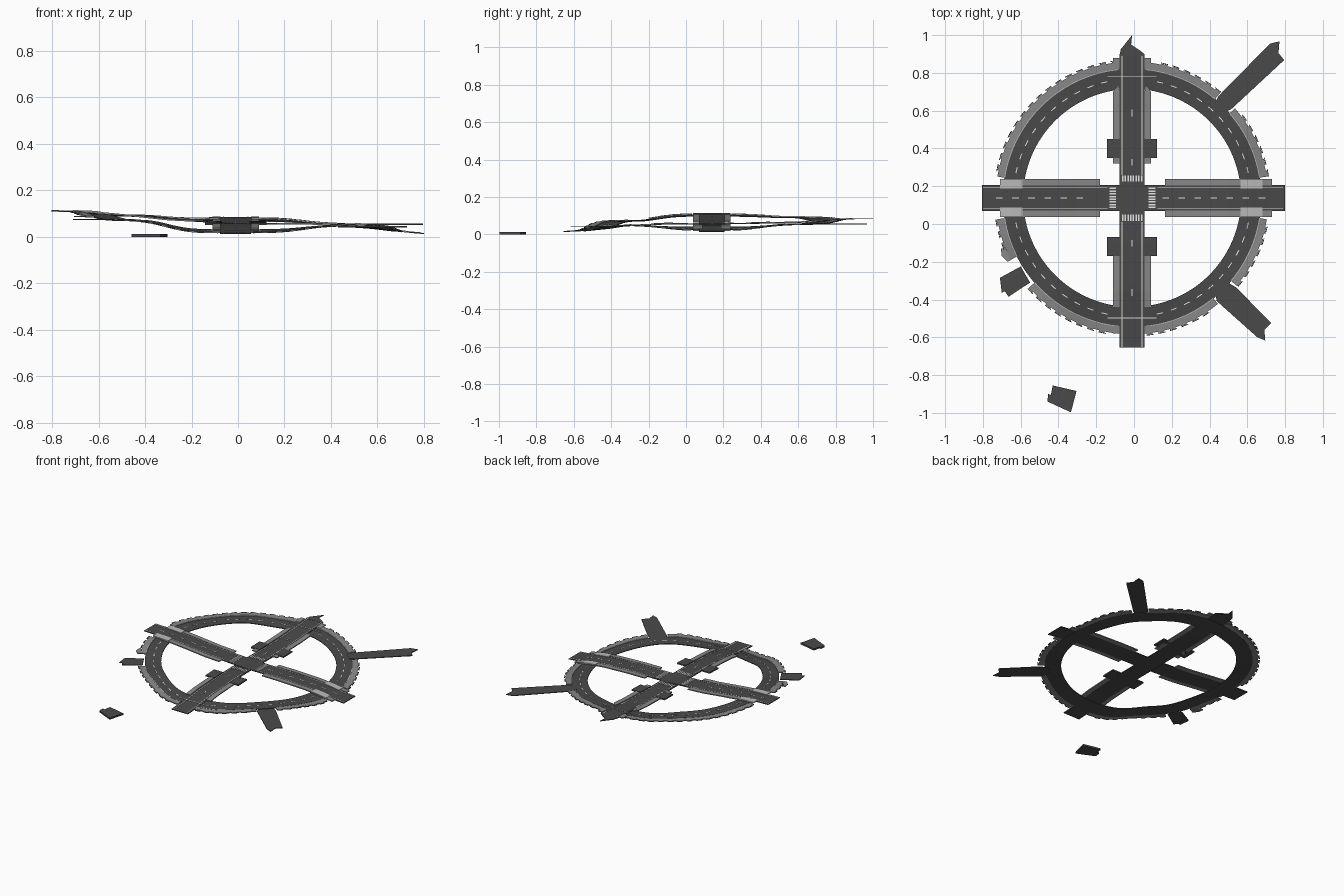
import bpy, bmesh, math

cube = bpy.data.objects.get("Cube")
if cube:
    bpy.data.objects.remove(cube)

CX, CY = -0.01, 0.138          # centre of the interchange


def material(name, v):
    m = bpy.data.materials.new(name)
    m.use_nodes = True
    m.diffuse_color = (v, v, v, 1)
    m.node_tree.nodes["Principled BSDF"].inputs["Base Color"].default_value = (v, v, v, 1)
    return m


ASPHALT = material("asphalt", 0.068)
PAVEMENT = material("pavement grey", 0.25)
CONCRETE = material("light concrete", 0.5)
PAINT = material("white paint", 0.8)


def profile(points, t):
    """Eased interpolation through (position, height) pairs."""
    if t <= points[0][0]:
        return points[0][1]
    for (a, za), (b, zb) in zip(points, points[1:]):
        if t <= b:
            return za + (zb - za) * (t - a) / (b - a)
    return points[-1][1]


EW = [(-0.8, 0.11), (-0.63, 0.105), (-0.45, 0.088), (-0.3, 0.072), (0, 0.056),
      (0.3, 0.054), (0.5, 0.047), (0.62, 0.036), (0.72, 0.02), (0.8, 0.013)]
NS = [(-0.65, 0.014), (-0.5, 0.024), (-0.35, 0.043), (-0.1, 0.055), (0.3, 0.057),
      (0.6, 0.063), (0.78, 0.076), (0.92, 0.084)]
RING = [0.03, 0.055, 0.078, 0.092, 0.105, 0.073, 0.02, 0.05]


# Paths map (distance along, sideways offset) to a point on the road surface
def ew(s, l):
    return s, CY + l, profile(EW, s)


def ns(s, l):
    return CX + l, s, profile(NS, s)


def near(d):
    w = min(1, max(0, (0.38 - abs(d)) / 0.27))
    return w * w * (3 - 2 * w)


def ring(deg, r):
    a = math.radians(deg)
    x, y = CX + r * math.cos(a), CY + r * math.sin(a)
    i, f = divmod(deg / 45, 1)
    f = (1 - math.cos(math.pi * f)) / 2
    z = RING[int(i) % 8] * (1 - f) + RING[int(i + 1) % 8] * f
    z += near(y - CY) * (profile(EW, x) - z)      # meet the crossing roads
    z += near(x - CX) * (profile(NS, y) - z)
    return x, y, z


def finish(name, bm, mat):
    bmesh.ops.recalc_face_normals(bm, faces=bm.faces)
    me = bpy.data.meshes.new(name)
    bm.to_mesh(me)
    bm.free()
    me.materials.append(mat)
    bpy.context.collection.objects.link(bpy.data.objects.new(name, me))


def ribbon(name, mat, path, spans, lift=0.0, thick=0.005):
    """Slabs following a path; each span is (start, end, side, other side)."""
    bm = bmesh.new()
    step = 2.5 if path is ring else 0.03
    for s0, s1, l0, l1 in spans:
        n = max(1, math.ceil((s1 - s0) / step))
        rows = []
        for i in range(n + 1):
            s = s0 + (s1 - s0) * i / n
            row = []
            for l, d in ((l0, 0), (l1, 0), (l1, thick), (l0, thick)):
                x, y, z = path(s, l)
                row.append(bm.verts.new((x, y, z + lift - d)))
            rows.append(row)
        for p, q in zip(rows, rows[1:]):
            for k in range(4):
                bm.faces.new((p[k], p[(k + 1) % 4], q[(k + 1) % 4], q[k]))
        bm.faces.new(rows[0])
        bm.faces.new(rows[-1])
    finish(name, bm, mat)


def plate(name, mat, outline, z, thick=0.005):
    bm = bmesh.new()
    face = bm.faces.new([bm.verts.new((x, y, z)) for x, y in outline])
    ext = bmesh.ops.extrude_face_region(bm, geom=[face])
    for v in ext["geom"]:
        if isinstance(v, bmesh.types.BMVert):
            v.co.z -= thick
    finish(name, bm, mat)


def dashes(start, end, pitch, length, l, w):
    n = int((end - start) / pitch)
    return [(start + i * pitch, start + i * pitch + length, l - w, l + w) for i in range(n)]


# Carriageways
ribbon("ring_road", ASPHALT, ring, [(0, 360, 0.577, 0.685)])
ribbon("north_south_road", ASPHALT, ns, [(-0.655, 0.9, -0.067, 0.066)], 0.003)
ribbon("east_west_road", ASPHALT, ew, [(-0.805, 0.8, -0.068, 0.068)], 0.004)

# Ring pavement, broken at the crossings and side roads
walks = [(9, 41), (50, 84), (96, 171), (189, 207), (221, 264), (276, 309), (320, 351)]
ribbon("ring_pavement", PAVEMENT, ring, [(a, b, 0.684, 0.722) for a, b in walks], 0.004, 0.007)
ribbon("ring_kerb", CONCRETE, ring, [(a, b, 0.681, 0.685) for a, b in walks], 0.005)
ribbon("ring_railing", ASPHALT, ring,
       [d for a, b in walks for d in dashes(a, b, 5, 3, 0.731, 0.002)], 0.004)
ribbon("ring_scallops", PAVEMENT, ring,
       [d for a, b in walks for d in dashes(a, b, 5, 2.5, 0.724, 0.004)], 0.004)

# Pavements beside the straight roads
ew_walks, ns_walks, corners, ns_corners, pads = [], [], [], [], []
for side in (-1, 1):
    for s0, s1 in ((-0.7, -0.18), (0.165, 0.73)):
        ew_walks.append((s0, s1, side * 0.067, side * 0.1))
    for s0, s1 in ((-0.71, -0.59), (0.565, 0.68)):
        corners.append((s0, s1, side * 0.05, side * 0.1))
    for s0, s1 in ((-0.44, -0.17), (0.32, 0.7)):
        ns_walks.append((s0, s1, side * 0.066, side * 0.1))
    for s0, s1 in ((-0.58, -0.54), (0.82, 0.88)):
        ns_corners.append((s0, s1, side * 0.066, side * 0.1))
    for s0, s1 in ((-0.17, -0.07), (0.35, 0.45)):
        pads.append((s0, s1, side * 0.06, side * 0.132))
ribbon("east_west_pavements", PAVEMENT, ew, ew_walks, 0.006, 0.007)
ribbon("corner_slabs", CONCRETE, ew, corners, 0.008, 0.007)
ribbon("north_south_pavements", PAVEMENT, ns, ns_walks + ns_corners, 0.006, 0.007)
ribbon("bus_bays", ASPHALT, ns, pads, 0.008, 0.009)
for side in (-1, 1):
    x = CX + side * 0.083
    plate("pavement_tip", PAVEMENT, [(x - 0.017, 0.7), (x + 0.017, 0.7), (x - side * 0.01, 0.73)], 0.076)

# Painted lines
ribbon("ring_centre_dashes", PAINT, ring,
       [d for q in range(4) for d in dashes(q * 90 + 12, q * 90 + 82, 7, 3, 0.629, 0.0025)],
       0.0015, 0.002)
ribbon("east_west_centre_dashes", PAINT, ew,
       dashes(-0.73, -0.14, 0.085, 0.035, 0, 0.0025) + dashes(0.15, 0.75, 0.085, 0.035, 0, 0.0025),
       0.0055, 0.002)
ribbon("north_south_centre_dashes", PAINT, ns,
       [(y, y + 0.035, -0.0025, 0.0025) for y in (-0.38, -0.12, 0.31, 0.57)], 0.0045, 0.002)
ribbon("east_west_edge_lines", PAINT, ew,
       [(a, b, s * 0.055, s * 0.059) for s in (-1, 1) for a, b in ((-0.8, -0.14), (0.125, 0.79))],
       0.0055, 0.002)
ribbon("north_south_edge_lines", PAINT, ns,
       [(a, b, s * 0.051, s * 0.055) for s in (-1, 1) for a, b in ((-0.65, 0.01), (0.26, 0.89))],
       0.0045, 0.002)
ribbon("ring_crossing_lines", PAINT, ns,
       [(y, y + 0.004, -0.13, 0.13) for y in (-0.5, 0.778)], 0.0055, 0.003)

# Zebra crossings round the middle junction
bars = [-0.05 + 0.0143 * i for i in range(8)]
ribbon("north_south_zebras", PAINT, ns,
       [(a, a + 0.033, b - 0.004, b + 0.004) for a in (0.017, 0.224) for b in bars], 0.006, 0.002)
ribbon("east_west_zebras", PAINT, ew,
       [(a, a + 0.035, b - 0.004, b + 0.004) for a in (-0.13, 0.078) for b in bars], 0.006, 0.002)

# Side roads with broken ends
plate("north_east_road", ASPHALT, [(0.43, 0.64), (0.48, 0.59), (0.515, 0.608), (0.795, 0.868),
      (0.765, 0.905), (0.77, 0.967), (0.72, 0.955), (0.447, 0.677)], 0.057)
plate("south_east_road", ASPHALT, [(0.43, -0.35), (0.48, -0.3), (0.54, -0.335), (0.727, -0.525),
      (0.69, -0.56), (0.695, -0.617), (0.653, -0.6), (0.437, -0.407)], 0.046)
plate("south_west_road", ASPHALT, [(-0.71, -0.285), (-0.6, -0.225), (-0.55, -0.31),
      (-0.664, -0.385), (-0.685, -0.355), (-0.7, -0.365)], 0.078)
plate("south_west_kerb", PAVEMENT, [(-0.705, -0.13), (-0.68, -0.13), (-0.65, -0.19),
      (-0.67, -0.2), (-0.7, -0.17)], 0.09)
plate("north_road_end", ASPHALT, [(-0.077, 0.89), (0.056, 0.89), (0.055, 0.9), (0.03, 0.92),
      (-0.015, 0.95), (-0.01, 1.0), (-0.07, 0.925)], 0.086)
plate("detached_road_piece", ASPHALT, [(-0.43, -0.855), (-0.304, -0.884), (-0.334, -0.997),
      (-0.458, -0.94), (-0.455, -0.9), (-0.44, -0.905)], 0.012, 0.012)
